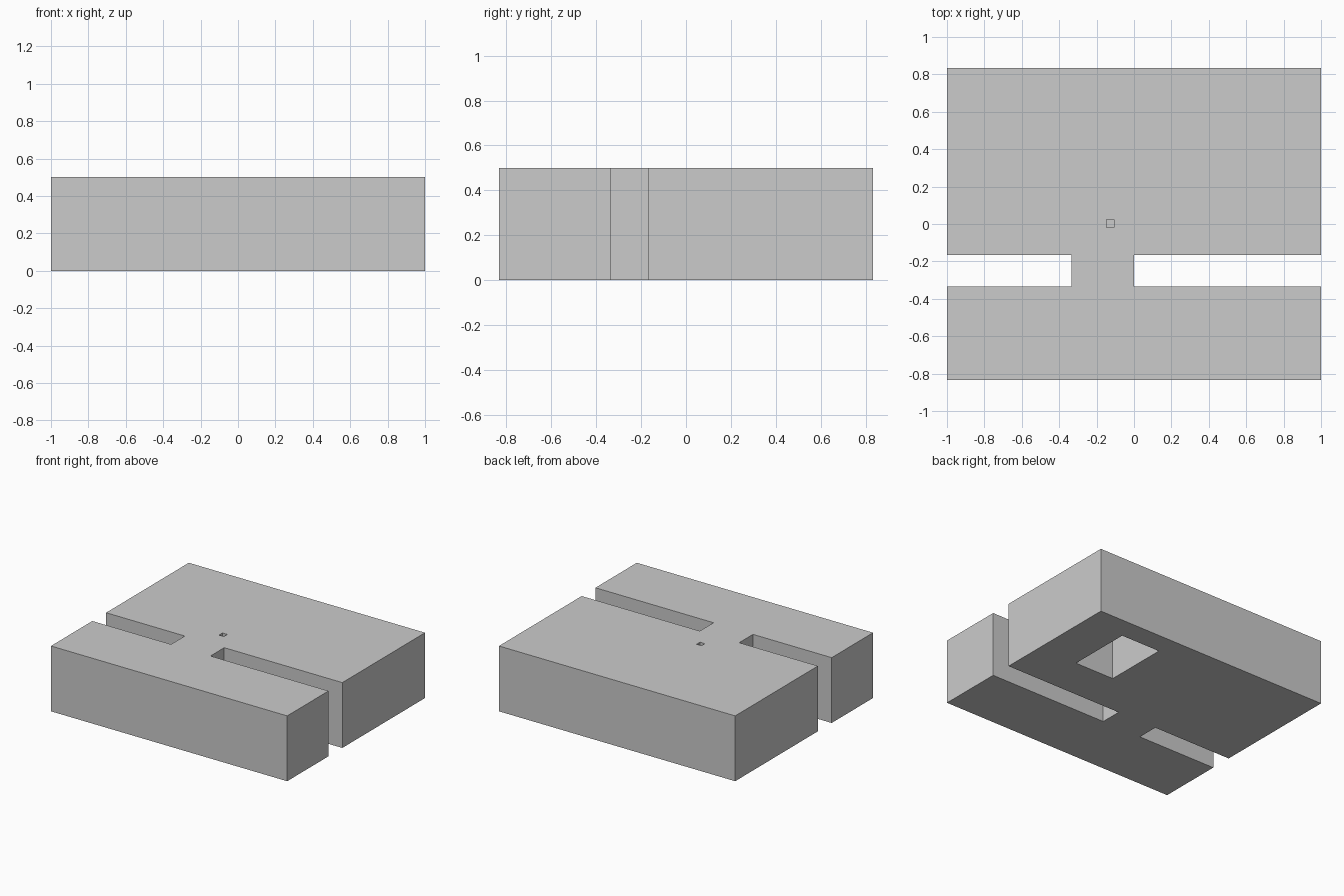
import bpy
import bmesh

if "Cube" in bpy.data.objects:
    bpy.data.objects.remove(bpy.data.objects["Cube"])

U = 1 / 6          # module: the block is 12 x 10 x 3 modules
H = 3 * U


def prism(name, outline, z0, z1):
    """Extrude a flat outline from z0 to z1."""
    bm = bmesh.new()
    face = bm.faces.new([bm.verts.new((x, y, z0)) for x, y in outline])
    top = bmesh.ops.extrude_face_region(bm, geom=[face])["geom"]
    verts = [v for v in top if isinstance(v, bmesh.types.BMVert)]
    bmesh.ops.translate(bm, verts=verts, vec=(0, 0, z1 - z0))
    bmesh.ops.recalc_face_normals(bm, faces=bm.faces[:])
    mesh = bpy.data.meshes.new(name)
    bm.to_mesh(mesh)
    bm.free()
    obj = bpy.data.objects.new(name, mesh)
    bpy.context.collection.objects.link(obj)
    return obj


def cut(target, name, x0, x1, y0, y1, z0, z1):
    """Subtract a box from the target."""
    box = prism(name, [(x0, y0), (x1, y0), (x1, y1), (x0, y1)], z0, z1)
    box.hide_render = True
    box.display_type = 'WIRE'
    mod = target.modifiers.new(name, 'BOOLEAN')
    mod.operation = 'DIFFERENCE'
    mod.solver = 'EXACT'
    mod.object = box


# Two slabs joined by a narrow neck, as one outline
front, slot_a, slot_b, back = -5 * U, -2 * U, -U, 5 * U
neck_l, neck_r = -2 * U, 0
block = prism("slotted_block", [
    (-1, front), (1, front), (1, slot_a), (neck_r, slot_a),
    (neck_r, slot_b), (1, slot_b), (1, back), (-1, back),
    (-1, slot_b), (neck_l, slot_b), (neck_l, slot_a), (-1, slot_a)], 0, H)

# Deep rectangular pocket in the underside
cut(block, "bottom_pocket_cutter", 2 * U, 4 * U, U, 4 * U, -0.1, 2 * U)

# Tiny square recess in the top
s = U / 8
cut(block, "top_recess_cutter", -0.127 - s, -0.127 + s, 0.003 - s, 0.003 + s,
    H - U / 4, H + 0.1)
